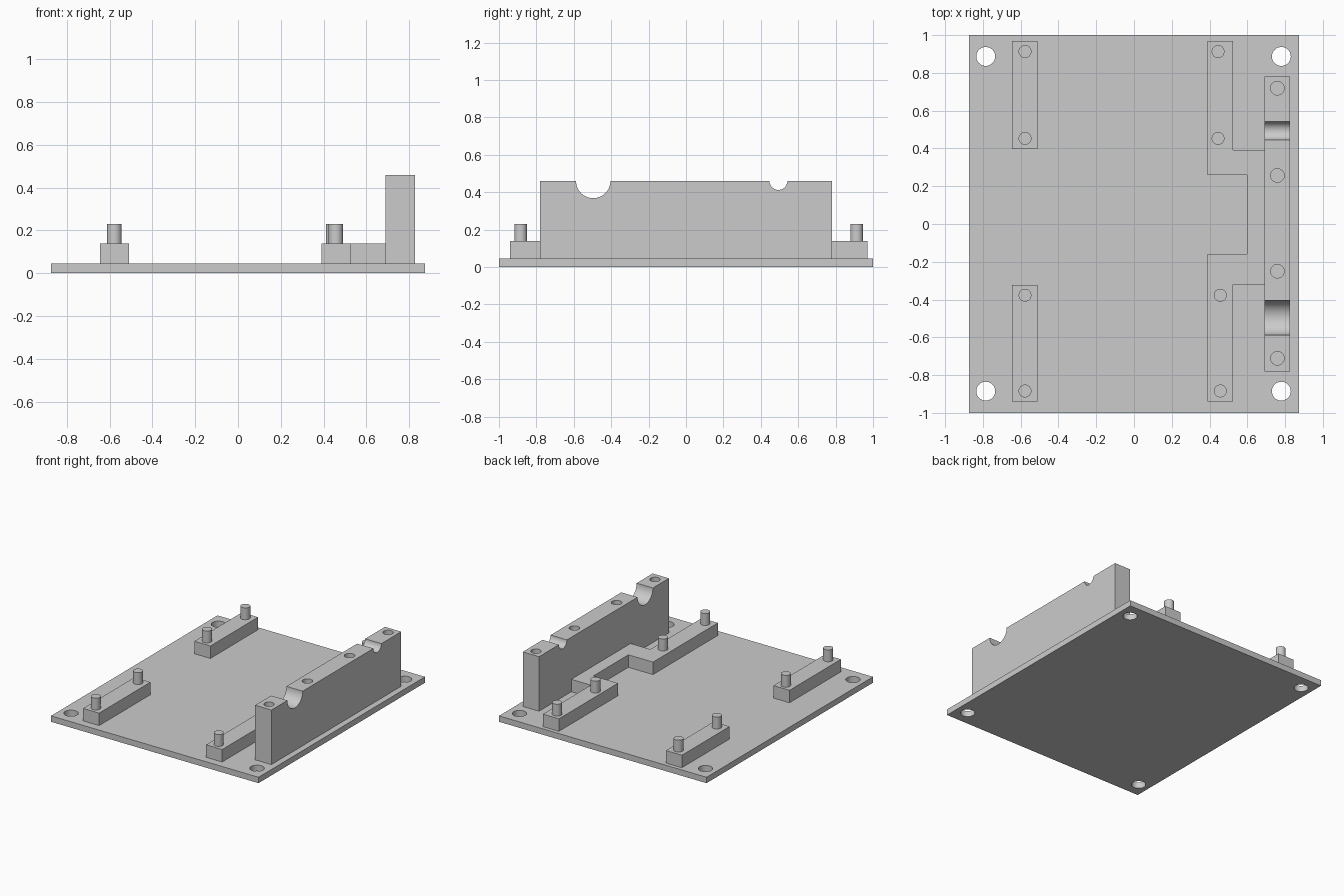
import bpy, bmesh, math
from mathutils import Vector

if "Cube" in bpy.data.objects:
    bpy.data.objects.remove(bpy.data.objects["Cube"])

grey = bpy.data.materials.new("light_grey")
grey.diffuse_color = (0.6, 0.6, 0.6, 1)
grey.use_nodes = True
grey.node_tree.nodes["Principled BSDF"].inputs["Base Color"].default_value = grey.diffuse_color

PLATE_TOP, RAIL_TOP, PEG_TOP, WALL_TOP = 0.045, 0.14, 0.23, 0.46


def prism(name, points, direction):
    """Extrude a closed 3D outline along a direction."""
    bm = bmesh.new()
    face = bm.faces.new([bm.verts.new(p) for p in points])
    ext = bmesh.ops.extrude_face_region(bm, geom=[face])
    moved = [v for v in ext["geom"] if isinstance(v, bmesh.types.BMVert)]
    bmesh.ops.translate(bm, verts=moved, vec=Vector(direction))
    bmesh.ops.recalc_face_normals(bm, faces=bm.faces)
    mesh = bpy.data.meshes.new(name)
    bm.to_mesh(mesh)
    bm.free()
    mesh.materials.append(grey)
    obj = bpy.data.objects.new(name, mesh)
    bpy.context.collection.objects.link(obj)
    return obj


def slab(name, outline, z0, z1):
    return prism(name, [(x, y, z0) for x, y in outline], (0, 0, z1 - z0))


def rect(x0, x1, y0, y1):
    return [(x0, y0), (x1, y0), (x1, y1), (x0, y1)]


def cylinder(name, x, y, r, z0, z1, n=40):
    ring = [(x + r * math.cos(2 * math.pi * i / n), y + r * math.sin(2 * math.pi * i / n))
            for i in range(n)]
    return slab(name, ring, z0, z1)


def smooth(obj):
    bpy.ops.object.select_all(action='DESELECT')
    obj.select_set(True)
    bpy.context.view_layer.objects.active = obj
    bpy.ops.object.shade_smooth_by_angle(angle=math.radians(30))


def drill(obj, holes, r, z0, z1):
    """Cut round vertical holes and discard the cutters."""
    for x, y in holes:
        cutter = cylinder("hole_cutter", x, y, r, z0, z1)
        cutter.hide_render = True
        mod = obj.modifiers.new("hole", 'BOOLEAN')
        mod.operation, mod.solver, mod.object = 'DIFFERENCE', 'EXACT', cutter
        bpy.ops.object.select_all(action='DESELECT')
        bpy.context.view_layer.objects.active = obj
        obj.select_set(True)
        bpy.ops.object.modifier_apply(modifier=mod.name)
        bpy.data.objects.remove(cutter)
    smooth(obj)


# base plate with four corner through-holes
plate = slab("base_plate", rect(-0.873, 0.873, -1, 1), 0, PLATE_TOP)
drill(plate, [(x, y) for x in (-0.785, 0.78) for y in (-0.885, 0.887)], 0.05, -0.1, 0.2)

# tall wall with two half-round saddles in its top edge
profile = [(-0.78, PLATE_TOP), (-0.78, WALL_TOP)]
for yc, r in ((-0.496, 0.092), (0.494, 0.048)):
    for i in range(25):
        a = math.pi + math.pi * i / 24
        profile.append((yc + r * math.cos(a), WALL_TOP + r * math.sin(a)))
profile += [(0.78, WALL_TOP), (0.78, PLATE_TOP)]
wall = prism("saddle_wall", [(0.69, y, z) for y, z in profile], (0.137, 0, 0))
# blind screw holes in the wall top
drill(wall, [(0.759, y) for y in (-0.711, -0.25, 0.257, 0.719)], 0.036, 0.22, 0.6)

# left support rails
slab("left_rear_rail", rect(-0.645, -0.51, 0.397, 0.97), PLATE_TOP, RAIL_TOP)
slab("left_front_rail", rect(-0.645, -0.51, -0.94, -0.323), PLATE_TOP, RAIL_TOP)

# right rails joined by a bracket that meets the wall
slab("right_rail_bracket", [
    (0.39, 0.97), (0.39, 0.26), (0.597, 0.26), (0.597, -0.16), (0.39, -0.16), (0.39, -0.94),
    (0.525, -0.94), (0.525, -0.32), (0.69, -0.32), (0.69, 0.393), (0.525, 0.393), (0.525, 0.97),
], PLATE_TOP, RAIL_TOP)

# locating pegs on the rails
for side, rear_x, front_x in (("left", -0.577, -0.577), ("right", 0.445, 0.457)):
    for x, y in ((rear_x, 0.913), (rear_x, 0.453), (front_x, -0.377), (front_x, -0.884)):
        smooth(cylinder(side + "_peg", x, y, 0.034, RAIL_TOP, PEG_TOP))
